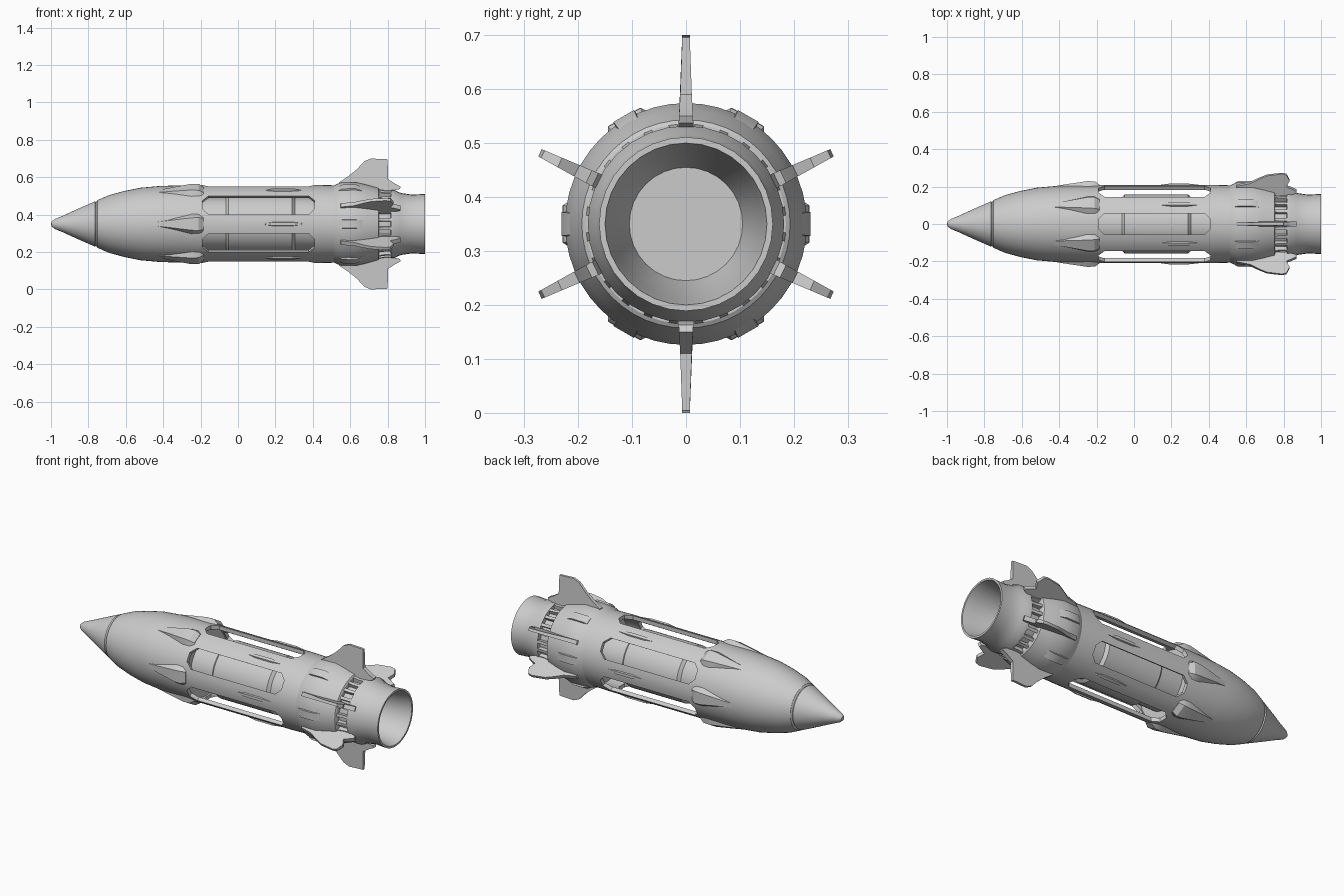
import bpy, bmesh
from math import cos, sin, pi, radians

if "Cube" in bpy.data.objects:
    bpy.data.objects.remove(bpy.data.objects["Cube"])

AXIS_Z = 0.35


def place(x, r, w, ang):
    """Point at length x, radius r, sideways offset w, around the long axis."""
    return (x, r * cos(ang) - w * sin(ang), AXIS_Z + r * sin(ang) + w * cos(ang))


def finish(name, bm):
    bmesh.ops.remove_doubles(bm, verts=bm.verts, dist=1e-5)
    bmesh.ops.recalc_face_normals(bm, faces=bm.faces)
    me = bpy.data.meshes.new(name)
    bm.to_mesh(me)
    bm.free()
    ob = bpy.data.objects.new(name, me)
    bpy.context.collection.objects.link(ob)
    return ob


def lathe(name, profile, sides=48):
    """Spin an (x, r) profile around the long axis; r = 0 makes a pole."""
    bm = bmesh.new()
    rings = []
    for x, r in profile:
        n = sides if r > 0 else 1
        rings.append([bm.verts.new(place(x, r, 0, 2 * pi * i / sides)) for i in range(n)])
    for a, b in zip(rings, rings[1:]):
        for i in range(sides):
            j = (i + 1) % sides
            quad = [a[i % len(a)], a[j % len(a)], b[j % len(b)], b[i % len(b)]]
            bm.faces.new(list(dict.fromkeys(quad)))
    return finish(name, bm)


def loft(bm, sections):
    """Skin equal-length closed loops and cap both ends."""
    loops = [[bm.verts.new(p) for p in s] for s in sections]
    n = len(loops[0])
    for a, b in zip(loops, loops[1:]):
        for i in range(n):
            j = (i + 1) % n
            bm.faces.new((a[i], a[j], b[j], b[i]))
    bm.faces.new(loops[0])
    bm.faces.new(loops[-1])


def ridges(name, sections, angles):
    """Raised ribs: each section is (x, base half width, top half width, base r, top r)."""
    bm = bmesh.new()
    for a in angles:
        loft(bm, [[place(x, rb, -wb, a), place(x, rt, -wt, a),
                   place(x, rt, wt, a), place(x, rb, wb, a)]
                  for x, wb, wt, rb, rt in sections])
    return finish(name, bm)


def fin(name, outline, deg):
    """Thin plate with an (x, r) outline, tapering towards its tip."""
    a = radians(deg)
    half = lambda r: 0.014 - 0.007 * min(1, max(0, (r - 0.18) / 0.13))
    bm = bmesh.new()
    loft(bm, [[place(x, r, s * half(r), a) for x, r in outline] for s in (-1, 1)])
    return finish(name, bm)


strut_angles = [radians(60 * i) for i in range(6)]
window_angles = [radians(60 * i + 30) for i in range(6)]

# Nose cone
lathe("nose_cone", [(-1.0, 0), (-0.997, 0.012), (-0.98, 0.026), (-0.93, 0.047),
                    (-0.86, 0.079), (-0.765, 0.121), (-0.757, 0.116), (-0.75, 0)])

# Hull: solid front, hollow window section
hull = lathe("hull", [(-0.76, 0), (-0.76, 0.114), (-0.752, 0.127), (-0.69, 0.154),
                      (-0.61, 0.176), (-0.52, 0.194), (-0.42, 0.203), (-0.3, 0.207),
                      (-0.2, 0.209), (0.42, 0.209), (0.55, 0.206), (0.55, 0.187),
                      (-0.2, 0.187), (-0.2, 0)])

# Six long windows with clipped corners
bm = bmesh.new()
x0, x1, w, c = -0.19, 0.41, 0.057, 0.032
octagon = [(x0, -w + c), (x0 + c, -w), (x1 - c, -w), (x1, -w + c),
           (x1, w - c), (x1 - c, w), (x0 + c, w), (x0, w - c)]
for a in window_angles:
    loft(bm, [[place(x, r, s, a) for x, s in octagon] for r in (0.15, 0.26)])
cutter = finish("window_cutter", bm)
cutter.hide_render = True
mod = hull.modifiers.new("windows", 'BOOLEAN')
mod.operation = 'DIFFERENCE'
mod.solver = 'EXACT'
mod.object = cutter
bpy.context.view_layer.objects.active = hull
bpy.ops.object.modifier_apply(modifier=mod.name)
bpy.data.objects.remove(cutter)

# Inner core seen through the windows
lathe("inner_core", [(-0.21, 0), (-0.21, 0.142), (-0.065, 0.142), (-0.05, 0.158),
                     (0.29, 0.158), (0.305, 0.142), (0.53, 0.142), (0.53, 0)])

# Blisters ahead of each strut, and slim ridges on the struts
ridges("strut_blisters", [(-0.46, 0.015, 0.008, 0.17, 0.197), (-0.34, 0.045, 0.022, 0.18, 0.216),
                          (-0.25, 0.06, 0.033, 0.19, 0.229), (-0.21, 0.06, 0.035, 0.19, 0.228),
                          (-0.185, 0.05, 0.03, 0.19, 0.211)], strut_angles)
ridges("strut_ridges", [(0.13, 0.004, 0.002, 0.2, 0.208), (0.19, 0.014, 0.008, 0.2, 0.216),
                        (0.29, 0.014, 0.008, 0.2, 0.216), (0.36, 0.004, 0.002, 0.2, 0.208)],
       strut_angles)

# Aft collar and its raised pads
lathe("aft_collar", [(0.5, 0), (0.5, 0.2), (0.525, 0.212), (0.55, 0.222), (0.63, 0.224),
                     (0.69, 0.21), (0.75, 0.193), (0.755, 0.185), (0.755, 0)])
ridges("collar_pads", [(0.54, 0.024, 0.02, 0.2, 0.22), (0.56, 0.026, 0.022, 0.2, 0.23),
                       (0.63, 0.026, 0.022, 0.2, 0.231), (0.67, 0.024, 0.02, 0.19, 0.213)],
       strut_angles)

# Ribs in the gap between collar and nozzle
ridges("vent_ribs", [(0.75, 0.008, 0.008, 0.14, 0.186), (0.785, 0.008, 0.008, 0.14, 0.18),
                     (0.822, 0.008, 0.008, 0.14, 0.18)],
       [2 * pi * (i + 0.5) / 24 for i in range(24)])

# Hollow nozzle
lathe("nozzle", [(0.74, 0), (0.74, 0.16), (0.815, 0.16), (0.818, 0.182), (0.835, 0.182),
                 (0.87, 0.166), (0.93, 0.157), (0.985, 0.16), (1.0, 0.161), (1.0, 0.15),
                 (0.95, 0.14), (0.88, 0.128), (0.8, 0.105), (0.8, 0)], 32)

# Tall fins above and below, shorter fins at the sides
tail = [(0.84, 0.215), (0.87, 0.2), (0.865, 0.187), (0.82, 0.175), (0.72, 0.17), (0.54, 0.19)]
tall = [(0.54, 0.222), (0.59, 0.255), (0.635, 0.292), (0.675, 0.335), (0.71, 0.35),
        (0.8, 0.346), (0.802, 0.24)] + tail
short = [(0.55, 0.23), (0.62, 0.245), (0.67, 0.272), (0.71, 0.29), (0.79, 0.301),
         (0.815, 0.295), (0.832, 0.26), (0.815, 0.225)] + tail
for name, outline, deg in (("fin_top", tall, 90), ("fin_bottom", tall, 270),
                           ("fin_upper_back", short, 26), ("fin_upper_front", short, 154),
                           ("fin_lower_front", short, 206), ("fin_lower_back", short, 334)):
    fin(name, outline, deg)

# Smooth shading with sharp creases
bpy.ops.object.select_all(action='SELECT')
bpy.context.view_layer.objects.active = hull
bpy.ops.object.shade_smooth_by_angle(angle=radians(30))
